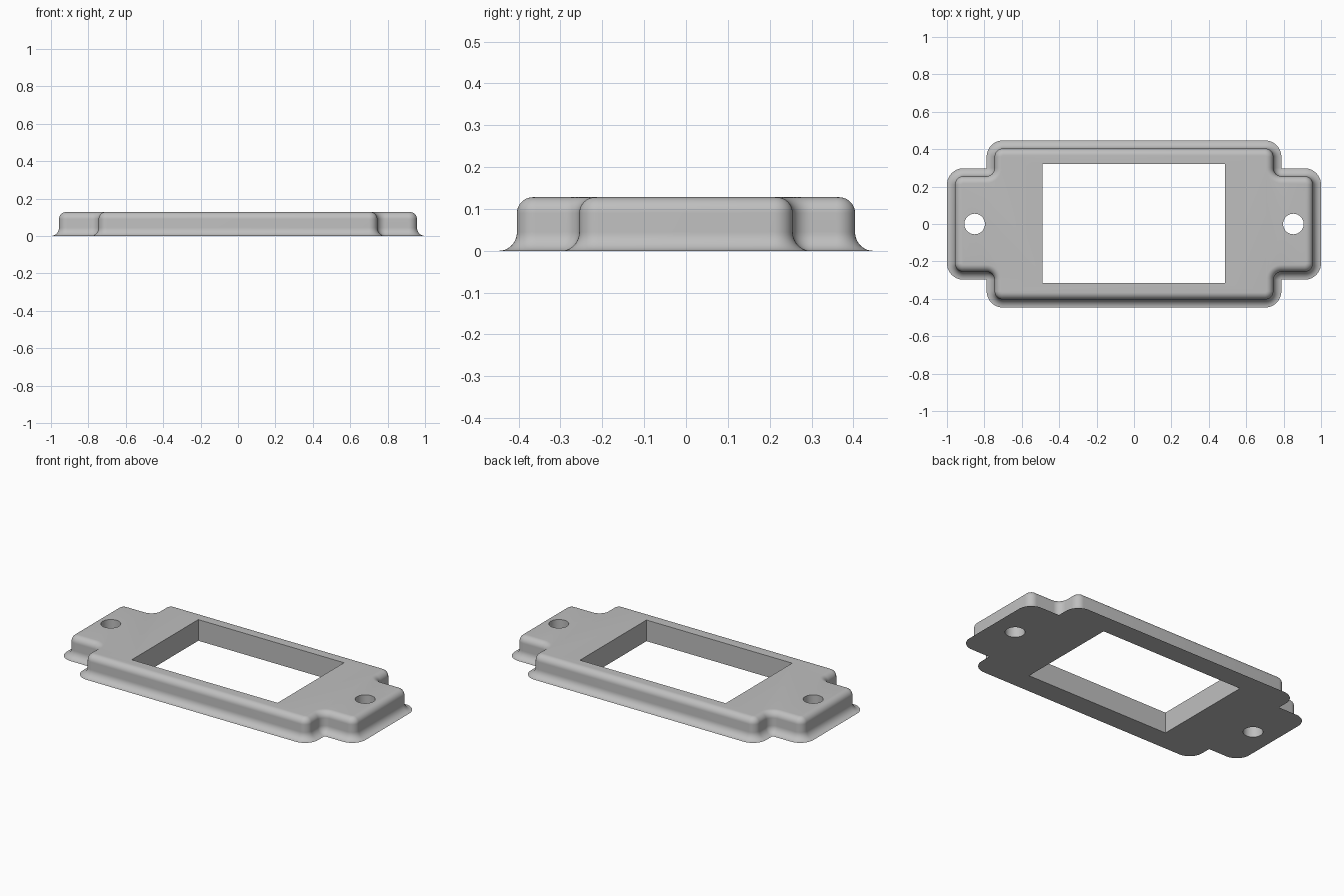
import bpy
import bmesh
from math import sin, cos, pi

cube = bpy.data.objects.get("Cube")
if cube:
    bpy.data.objects.remove(cube, do_unlink=True)

EAR_X, EAR_Y = 0.957, 0.255      # wall outline of the mounting ears
BODY_X, BODY_Y = 0.745, 0.404    # wall outline of the main body
HEIGHT, CORNER = 0.128, 0.045
FLARE, FLARE_H, ROUND = 0.043, 0.045, 0.038
STEPS = 10

grey = bpy.data.materials.new("light grey")
grey.use_nodes = True
colour = (0.52, 0.52, 0.52, 1)
grey.diffuse_color = colour
grey.node_tree.nodes["Principled BSDF"].inputs["Base Color"].default_value = colour


def arc(cx, cy, radius, start, end):
    angles = [start + (end - start) * i / STEPS for i in range(STEPS + 1)]
    return [(cx + radius * cos(a), cy + radius * sin(a)) for a in angles]


def outline(d):
    """Stepped outline with rounded corners, offset outwards by d."""
    quarter = arc(EAR_X - CORNER, EAR_Y - CORNER, CORNER + d, 0, pi / 2)
    quarter += arc(BODY_X + CORNER, EAR_Y + CORNER, CORNER - d, 1.5 * pi, pi)
    quarter += arc(BODY_X - CORNER, BODY_Y - CORNER, CORNER + d, 0, pi / 2)
    points = []
    for sx, sy in ((1, 1), (-1, 1), (-1, -1), (1, -1)):
        part = [(x * sx, y * sy) for x, y in quarter]
        points += part if sx * sy > 0 else part[::-1]
    return points


# Edge profile: flared foot, straight wall, rounded top edge
turns = [pi / 2 * i / STEPS for i in range(STEPS + 1)]
profile = [(FLARE * (1 - sin(t)), FLARE_H * (1 - cos(t))) for t in turns]
profile += [(-ROUND * (1 - cos(t)), HEIGHT - ROUND * (1 - sin(t))) for t in turns]

# Loft the outline along the profile and cap it
bm = bmesh.new()
rings = [[bm.verts.new((x, y, z)) for x, y in outline(d)] for d, z in profile]
count = len(rings[0])
for low, high in zip(rings, rings[1:]):
    for i in range(count):
        j = (i + 1) % count
        bm.faces.new((low[i], low[j], high[j], high[i]))
bm.faces.new(rings[0][::-1])
bm.faces.new(rings[-1])
mesh = bpy.data.meshes.new("bezel_plate")
bm.to_mesh(mesh)
bm.free()
plate = bpy.data.objects.new("bezel_plate", mesh)
bpy.context.collection.objects.link(plate)
mesh.materials.append(grey)

# Cutters for the window and the two screw holes
bpy.ops.mesh.primitive_cube_add(size=1, location=(-0.002, 0.002, HEIGHT / 2))
window = bpy.context.object
window.name = "window_cutter"
window.scale = (0.976, 0.636, 1)
cutters = [window]
for side, x in (("left", 0.852), ("right", -0.852)):
    bpy.ops.mesh.primitive_cylinder_add(vertices=48, radius=0.055, depth=1,
                                        location=(x, 0, HEIGHT / 2))
    hole = bpy.context.object
    hole.name = side + "_hole_cutter"
    cutters.append(hole)

bpy.ops.object.select_all(action="DESELECT")
plate.select_set(True)
bpy.context.view_layer.objects.active = plate
for cutter in cutters:
    cutter.hide_render = True
    cutter.data.materials.append(grey)
    cut = plate.modifiers.new(cutter.name, "BOOLEAN")
    cut.operation = "DIFFERENCE"
    cut.solver = "EXACT"
    cut.object = cutter
    bpy.ops.object.modifier_apply(modifier=cut.name)
for cutter in cutters:
    bpy.data.objects.remove(cutter, do_unlink=True)

bpy.ops.object.shade_smooth_by_angle(angle=pi / 6)
